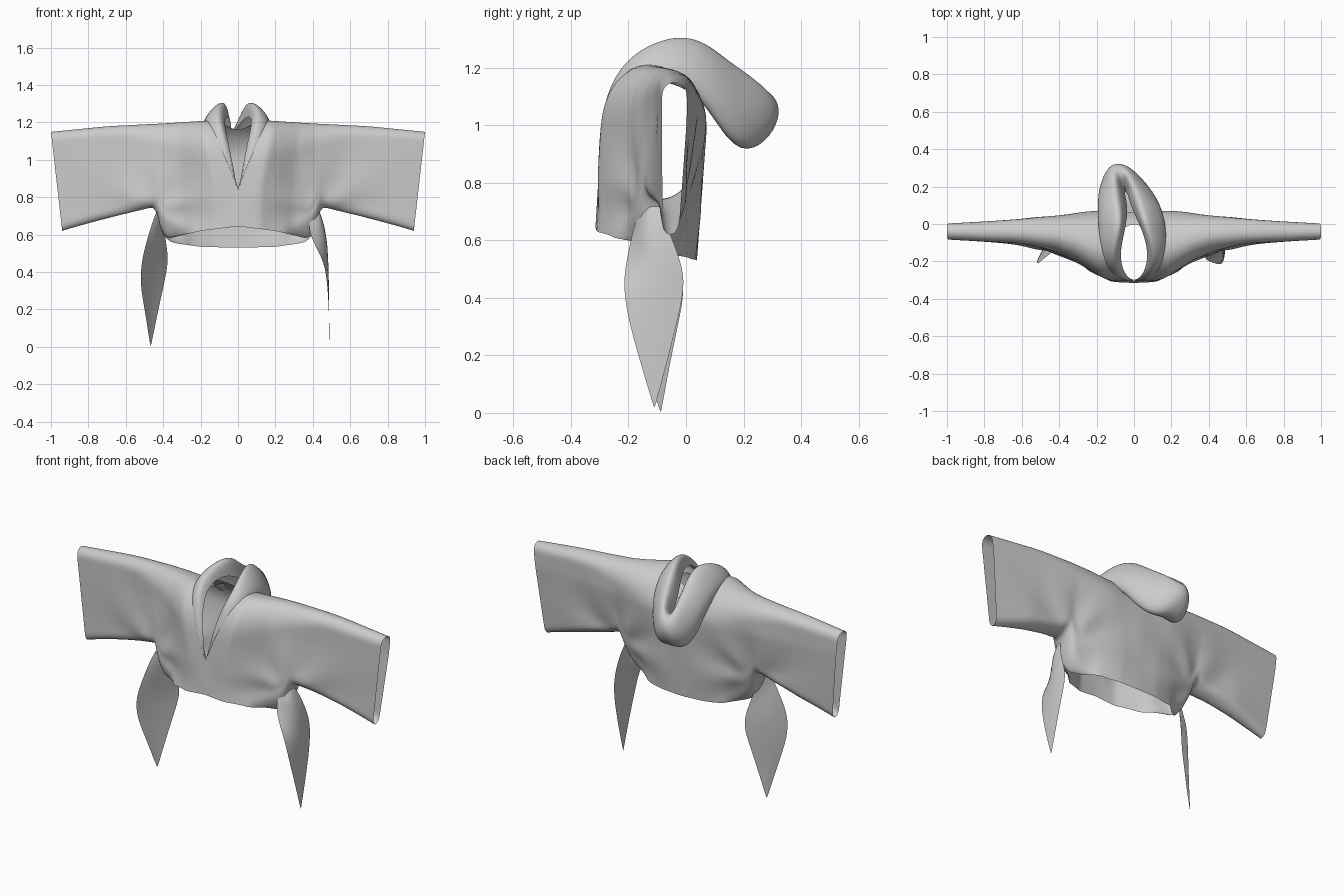
import bpy, bmesh, math

if "Cube" in bpy.data.objects:
    bpy.data.objects.remove(bpy.data.objects["Cube"])


def interp(table, t):
    """Linear lookup in a short (position, value) table."""
    if t <= table[0][0]:
        return table[0][1]
    for (a, u), (b, v) in zip(table, table[1:]):
        if t <= b:
            return u + (v - u) * (t - a) / (b - a)
    return table[-1][1]


def make(name, grids, levels, shear=False):
    """Skin grids of points into one smooth cloth sheet."""
    bm = bmesh.new()
    for g in grids:
        rows = [[bm.verts.new(p) for p in r] for r in g]
        for r, s in zip(rows, rows[1:]):
            for i in range(len(r) - 1):
                bm.faces.new((r[i], r[i + 1], s[i + 1], s[i]))
    bmesh.ops.remove_doubles(bm, verts=bm.verts, dist=0.0008)
    bmesh.ops.recalc_face_normals(bm, faces=bm.faces)
    if shear:
        for v in bm.verts:
            v.co.x -= 0.26 * max(0, v.co.y)
    for f in bm.faces:
        f.smooth = True
    me = bpy.data.meshes.new(name)
    bm.to_mesh(me)
    bm.free()
    ob = bpy.data.objects.new(name, me)
    bpy.context.collection.objects.link(ob)
    m = ob.modifiers.new("smooth_cloth", 'SUBSURF')
    m.levels = m.render_levels = levels
    return ob


# Garment body and sleeves: section outlines as functions of distance from centre
FRONT = [(0, -.292), (.12, -.297), (.2, -.255), (.3, -.195), (.42, -.145), (.6, -.105), (1, -.083)]
BACK = [(0, .075), (.2, .07), (.4, .05), (.6, .025), (1, .003)]
TOP = [(0, 1.215), (.2, 1.205), (.4, 1.195), (.7, 1.18), (1, 1.15)]
ARCH = [(0, .24), (.2, .2), (.4, .12), (.6, .06), (1, .045)]
HEM_F = [(0, .645), (.2, .62), (.39, .575), (.415, .62), (.44, .75), (1, .62)]
HEM_B = [(0, .53), (.2, .535), (.34, .555), (.39, .575), (.415, .62), (.44, .75), (1, .62)]
CLOSE = [(0, 0), (.25, 0), (.39, 1), (1, 1)]
LOW = [(0, .3), (.39, .15), (.46, .06), (1, .04)]


def cloth_point(t, p, front):
    top, hem = interp(TOP, t), interp(HEM_F if front else HEM_B, t)
    z = hem + (top - hem) * (1 - math.cos(math.pi * p)) / 2
    drop = max(0, (1.02 - z) / .4)
    # lower cloth hangs forward, most of all under the arms
    lean = .045 * drop * max(0, 1 - abs(t - .43) / .3)
    yf = interp(FRONT, t) - .025 * drop * max(0, 1 - t / .3) - .6 * lean
    yb = interp(BACK, t) - .03 * drop - lean
    mid = (yf + yb) / 2 - .02 * (1 - t)
    arch, low, c = interp(ARCH, t), interp(LOW, t), interp(CLOSE, t)
    s = math.sqrt(max(0, 1 - max(0, 1 - (top - z) / arch) ** 2))
    s *= 1 - c + c * math.sqrt(max(0, 1 - max(0, 1 - (z - hem) / low) ** 2))
    y = mid + ((yf if front else yb) - mid) * s
    # soft folds fanning out of the armpit
    dx, dz = t - .43, z - .72
    d = math.hypot(dx, dz)
    fold = .01 * math.sin(6 * math.atan2(dz, dx) + 1) * min(1, d / .15) * math.exp(-(d / .33) ** 2)
    y += fold * s * min(1, t / .1)
    # front and back neck opening
    if front:
        neck = .1 * min(1, max(0, (z - .85) / .33))
    else:
        neck = .1 * math.sqrt(min(1, max(0, (z - 1.165) / .045)))
    x = t + neck * max(0, 1 - t / .4)
    # slanted cuff
    x -= .06 * (1.15 - z) / .53 * max(0, (t - .45) / .55) ** 2
    return x, y, z


N = 26
stations = [i * .025 for i in range(16)] + [.415, .44] + [.47 + i * .053 for i in range(11)]
half = []
for t in stations:
    half.append([cloth_point(t, i / N, True) for i in range(N + 1)] +
                [cloth_point(t, 1 - i / N, False) for i in range(1, N + 1)])
mirror = [[(-x, y, z) for x, y, z in r] for r in half]
make("garment_body", [half, mirror], 1)

# Collar and fallen hood: sections from the V neck round to the back,
# each running from the neckline, out over the fold, and in to the opening edge
HOOD = [
    [(0, -.297, .85), (.008, -.302, .86), (.013, -.306, .87), (.012, -.303, .88), (.008, -.297, .87)],
    [(.058, -.288, 1.04), (.085, -.3, 1.05), (.098, -.295, 1.11), (.08, -.28, 1.15), (.05, -.275, 1.09)],
    [(.11, -.18, 1.17), (.17, -.2, 1.17), (.195, -.18, 1.22), (.12, -.17, 1.3), (.08, -.17, 1.22)],
    [(.11, -.02, 1.17), (.17, .04, 1.12), (.2, .05, 1.2), (.04, .03, 1.385), (.05, -.04, 1.24)],
    [(.07, .05, 1.13), (.14, .14, .91), (.165, .2, 1.08), (.05, .15, 1.27), (.008, .08, 1.17)],
    [(.04, .06, 1.12), (.08, .19, .84), (.09, .32, 1.0), (.04, .27, 1.2), (.008, .17, 1.09)],
    [(0, .06, 1.12), (0, .2, .85), (0, .38, 1.05), (0, .28, 1.13), (0, .17, 1.04)],
]
make("hood", [HOOD, [[(-x, y, z) for x, y, z in r] for r in HOOD]], 3, shear=True)

# Hanging side tails: (z, front edge x y, middle x y, rear edge x y)
LEFT = [
    (.74, -.43, -.14, -.42, -.12, -.41, -.1),
    (.66, -.46, -.17, -.43, -.15, -.40, -.09),
    (.56, -.49, -.19, -.44, -.13, -.385, -.05),
    (.46, -.515, -.215, -.455, -.11, -.37, -.0),
    (.34, -.525, -.205, -.465, -.11, -.395, -.02),
    (.18, -.495, -.15, -.467, -.1, -.43, -.055),
    (.005, -.469, -.09, -.467, -.088, -.465, -.086),
]
RIGHT = [
    (.74, .41, -.14, .43, -.12, .43, -.1),
    (.66, .37, -.18, .46, -.16, .46, -.07),
    (.56, .40, -.2, .485, -.14, .475, -.03),
    (.46, .46, -.22, .49, -.11, .475, .0),
    (.34, .478, -.205, .487, -.11, .485, -.025),
    (.18, .487, -.16, .488, -.11, .488, -.065),
    (.02, .488, -.112, .488, -.11, .488, -.108),
]
for name, rows in (("left_tail", LEFT), ("right_tail", RIGHT)):
    make(name, [[[(r[i], r[i + 1], r[0]) for i in (1, 3, 5)] for r in rows]], 2)
